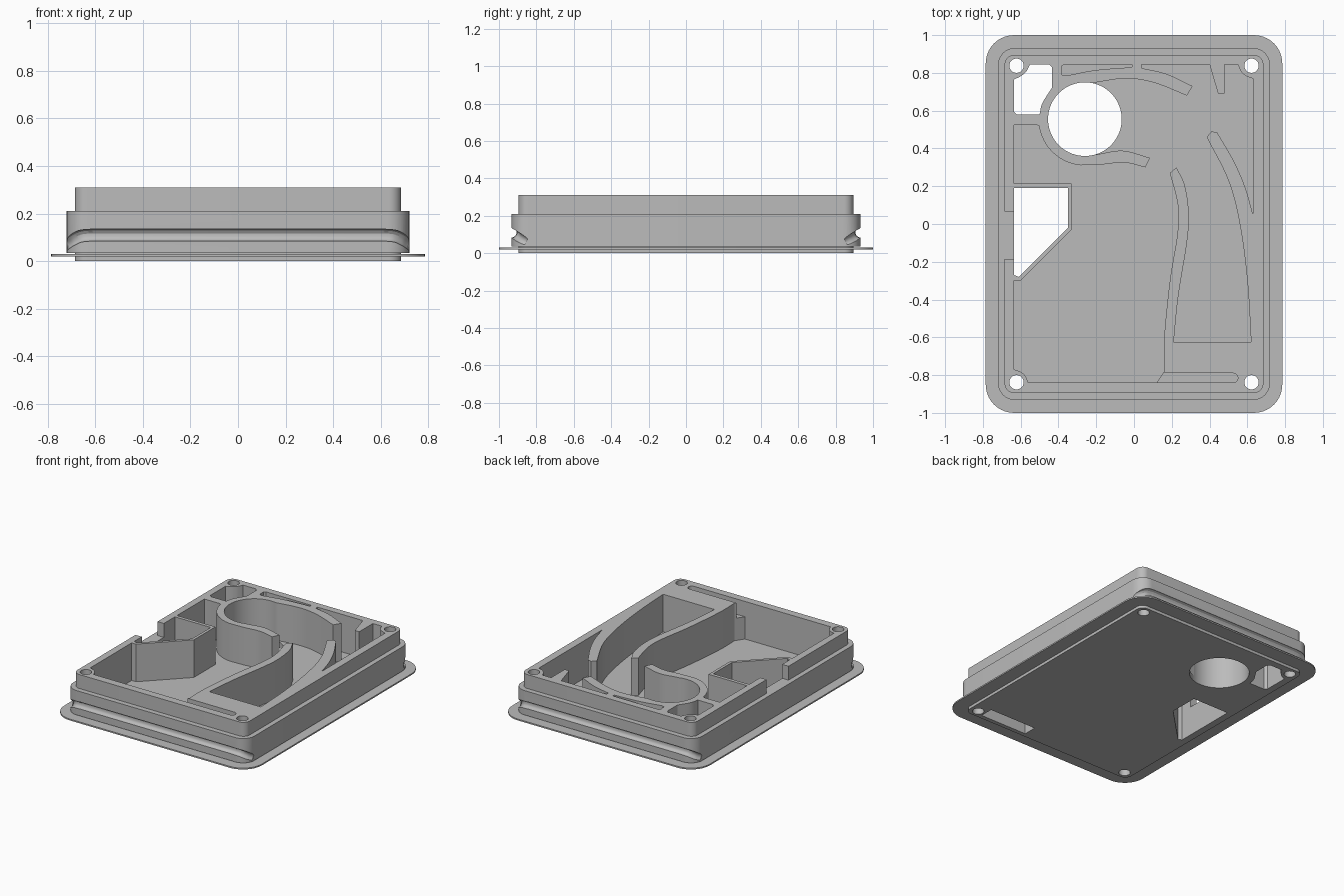
import bpy
import bmesh
import math
from mathutils import Vector

cube = bpy.data.objects.get("Cube")
if cube:
    bpy.data.objects.remove(cube, do_unlink=True)

TOP, FLOOR = 0.31, 0.04
ABOVE, BELOW = 0.4, -0.1
CUP, CUP_R = (-0.26, 0.555), 0.195

grey = bpy.data.materials.new("plain grey")
grey.use_nodes = True
colour = (0.5, 0.5, 0.5, 1)
grey.diffuse_color = colour
grey.node_tree.nodes["Principled BSDF"].inputs["Base Color"].default_value = colour


def link(name, mesh):
    obj = bpy.data.objects.new(name, mesh)
    bpy.context.scene.collection.objects.link(obj)
    return obj


def prism(name, outline, low, high, along_x=False):
    """Closed outline extruded along z, or along x for a (y, z) outline."""
    bm = bmesh.new()
    place = (lambda a, b: (low, a, b)) if along_x else (lambda a, b: (a, b, low))
    face = bm.faces.new([bm.verts.new(place(a, b)) for a, b in outline])
    moved = bmesh.ops.extrude_face_region(bm, geom=[face])["geom"]
    step = Vector((high - low, 0, 0) if along_x else (0, 0, high - low))
    bmesh.ops.translate(bm, vec=step, verts=[v for v in moved if isinstance(v, bmesh.types.BMVert)])
    bmesh.ops.recalc_face_normals(bm, faces=bm.faces)
    mesh = bpy.data.meshes.new(name)
    bm.to_mesh(mesh)
    bm.free()
    return link(name, mesh)


def arc(centre, radius, start, end, steps):
    angles = [math.radians(start + (end - start) * i / steps) for i in range(steps + 1)]
    return [(centre[0] + radius * math.cos(a), centre[1] + radius * math.sin(a)) for a in angles]


def circle(centre, radius, steps=48):
    return arc(centre, radius, 0, 360, steps)[:-1]


def rounded(hx, hy, radius):
    points = []
    for quarter, (sx, sy) in enumerate(((1, 1), (-1, 1), (-1, -1), (1, -1))):
        centre = (sx * (hx - radius), sy * (hy - radius))
        points += arc(centre, radius, quarter * 90, quarter * 90 + 90, 10)
    return points


def smooth(*points, steps=7):
    """Curve passing through all the given points."""
    pts = [Vector(p) for p in points]
    pts = [2 * pts[0] - pts[1]] + pts + [2 * pts[-1] - pts[-2]]
    result = []
    for a, b, c, d in zip(pts, pts[1:], pts[2:], pts[3:]):
        for i in range(steps):
            t = i / steps
            p = b + (c - a) * t / 2 + (2 * a - 5 * b + 4 * c - d) * t**2 / 2 + (3 * b - a - 3 * c + d) * t**3 / 2
            result.append(tuple(p))
    return result + [tuple(points[-1])]


def combine(target, tool, operation="DIFFERENCE"):
    mod = target.modifiers.new("combine", "BOOLEAN")
    mod.operation, mod.solver, mod.object = operation, "EXACT", tool
    graph = bpy.context.evaluated_depsgraph_get()
    mesh = bpy.data.meshes.new_from_object(target.evaluated_get(graph))
    target.modifiers.clear()
    target.data = mesh
    bpy.data.objects.remove(tool, do_unlink=True)


def groove_tool(side):
    """Tube running along one end, dipping as it turns the corners."""
    half = smooth((0.6, 0.932, 0.11), (0.66, 0.925, 0.105), (0.705, 0.9, 0.085), (0.735, 0.865, 0.065))
    path = [(-x, y, z) for x, y, z in reversed(half)] + half
    curve = bpy.data.curves.new("groove", "CURVE")
    curve.dimensions = "3D"
    curve.bevel_depth, curve.bevel_resolution, curve.use_fill_caps = 0.026, 4, True
    spline = curve.splines.new("POLY")
    spline.points.add(len(path) - 1)
    for point, (x, y, z) in zip(spline.points, path):
        point.co = (x, y * side, z, 1)
    source = link("groove_path", curve)
    graph = bpy.context.evaluated_depsgraph_get()
    mesh = bpy.data.meshes.new_from_object(source.evaluated_get(graph))
    bpy.data.objects.remove(source, do_unlink=True)
    bm = bmesh.new()
    bm.from_mesh(mesh)
    bmesh.ops.remove_doubles(bm, verts=bm.verts, dist=0.0001)
    bmesh.ops.recalc_face_normals(bm, faces=bm.faces)
    bm.to_mesh(mesh)
    bm.free()
    return link("groove_tool", mesh)


# Stepped shell: column, wide band and thin flange
tray = prism("tray", rounded(0.685, 0.895, 0.05), 0, TOP)
combine(tray, prism("band", rounded(0.72, 0.932, 0.09), 0.035, 0.21), "UNION")
combine(tray, prism("flange", rounded(0.785, 1, 0.15), 0.02, 0.03), "UNION")
for side in (-1, 1):
    combine(tray, groove_tool(side))

# Main cavity outline, one run of wall at a time
front_corner = smooth((-0.635, -0.77), (-0.595, -0.785), (-0.572, -0.81), (-0.56, -0.84), steps=3)
chute_left_outside = [(0.12, -0.84)] + smooth(
    (0.16, -0.78), (0.16, -0.6), (0.19, -0.3), (0.23, -0.05), (0.232, 0.1), (0.19, 0.27))
chute_left_inside = smooth((0.225, 0.3), (0.27, 0.2), (0.29, 0.05), (0.28, -0.1), (0.235, -0.38), (0.21, -0.625))
chute_right_inside = smooth((0.62, -0.625), (0.6, -0.3), (0.56, 0), (0.5, 0.23), (0.385, 0.46))
chute_right_outside = [(0.41, 0.49)] + smooth((0.44, 0.485), (0.53, 0.33), (0.59, 0.19), (0.63, 0.05))
back_corner = smooth((0.63, 0.77), (0.59, 0.785), (0.565, 0.81), (0.55, 0.845), steps=3)
back_tooth = [(0.48, 0.845), (0.48, 0.69), (0.445, 0.69), (0.4, 0.845), (0.04, 0.845)]
upper_arm = smooth((0.04, 0.825), (0.17, 0.795), (0.31, 0.73)) + smooth(
    (0.28, 0.68), (0.1, 0.75), (-0.05, 0.77), (-0.23, 0.745))
lower_arm = [CUP] + smooth((-0.2, 0.368), (-0.06, 0.388), (0.085, 0.35)) + smooth(
    (0.06, 0.3), (-0.05, 0.325), (-0.17, 0.315))
cup_outside = arc(CUP, CUP_R + 0.05, 265, 188, 16) + [(-0.52, 0.525), (-0.635, 0.525)]
window_outside = [(-0.635, 0.215), (-0.33, 0.215), (-0.33, -0.03), (-0.6, -0.3), (-0.635, -0.3)]
cavity = (front_corner + chute_left_outside + chute_left_inside + chute_right_inside
          + chute_right_outside + back_corner + back_tooth + upper_arm + lower_arm
          + cup_outside + window_outside)
combine(tray, prism("cavity", cavity, FLOOR, ABOVE))

# Openings through the whole tray
window = [(-0.635, 0.19), (-0.35, 0.19), (-0.35, -0.02), (-0.61, -0.28), (-0.635, -0.27)]
corner_pocket = smooth((-0.5, 0.58), (-0.485, 0.64), (-0.435, 0.72)) + [
    (-0.435, 0.83), (-0.45, 0.845), (-0.55, 0.845)] + smooth(
    (-0.568, 0.81), (-0.595, 0.785), (-0.635, 0.765), steps=3) + [(-0.635, 0.595), (-0.62, 0.58)]
openings = [circle(CUP, CUP_R, 72), window, corner_pocket]
openings += [circle((x, y), 0.038, 24) for x in (-0.622, 0.622) for y in (-0.838, 0.838)]
for outline in openings:
    combine(tray, prism("opening", outline, BELOW, ABOVE))

# Shallow-arched slot behind the back rim
back_slot = [(-0.01, 0.845), (-0.37, 0.845), (-0.383, 0.835), (-0.38, 0.79)]
back_slot += smooth((-0.36, 0.785), (-0.2, 0.815), (-0.01, 0.83))
combine(tray, prism("back_slot", back_slot, FLOOR, ABOVE))

# Gap in the side rim beside the window
notch = [(-0.8, -0.185), (-0.625, -0.185), (-0.625, 0.065), (-0.8, 0.065)]
combine(tray, prism("rim_notch", notch, 0.21, ABOVE))

# Front slot opening into the cavity, and the wedge recess beneath it
front_slot = [(0.1, -0.84)] + arc((0.525, -0.815), 0.025, -90, 90, 10) + [(0.1, -0.79)]
combine(tray, prism("front_slot", front_slot, 0.2, ABOVE))
wedge = [(-0.865, BELOW), (-0.77, BELOW), (-0.77, 0.02), (-0.865, 0.17)]
combine(tray, prism("wedge_recess", wedge, 0.2, 0.57, along_x=True))

# Finish
tray.data.materials.clear()
tray.data.materials.append(grey)
for polygon in tray.data.polygons:
    polygon.material_index = 0
bpy.ops.object.select_all(action="DESELECT")
tray.select_set(True)
bpy.context.view_layer.objects.active = tray
bpy.ops.object.shade_smooth_by_angle(angle=math.radians(30))
